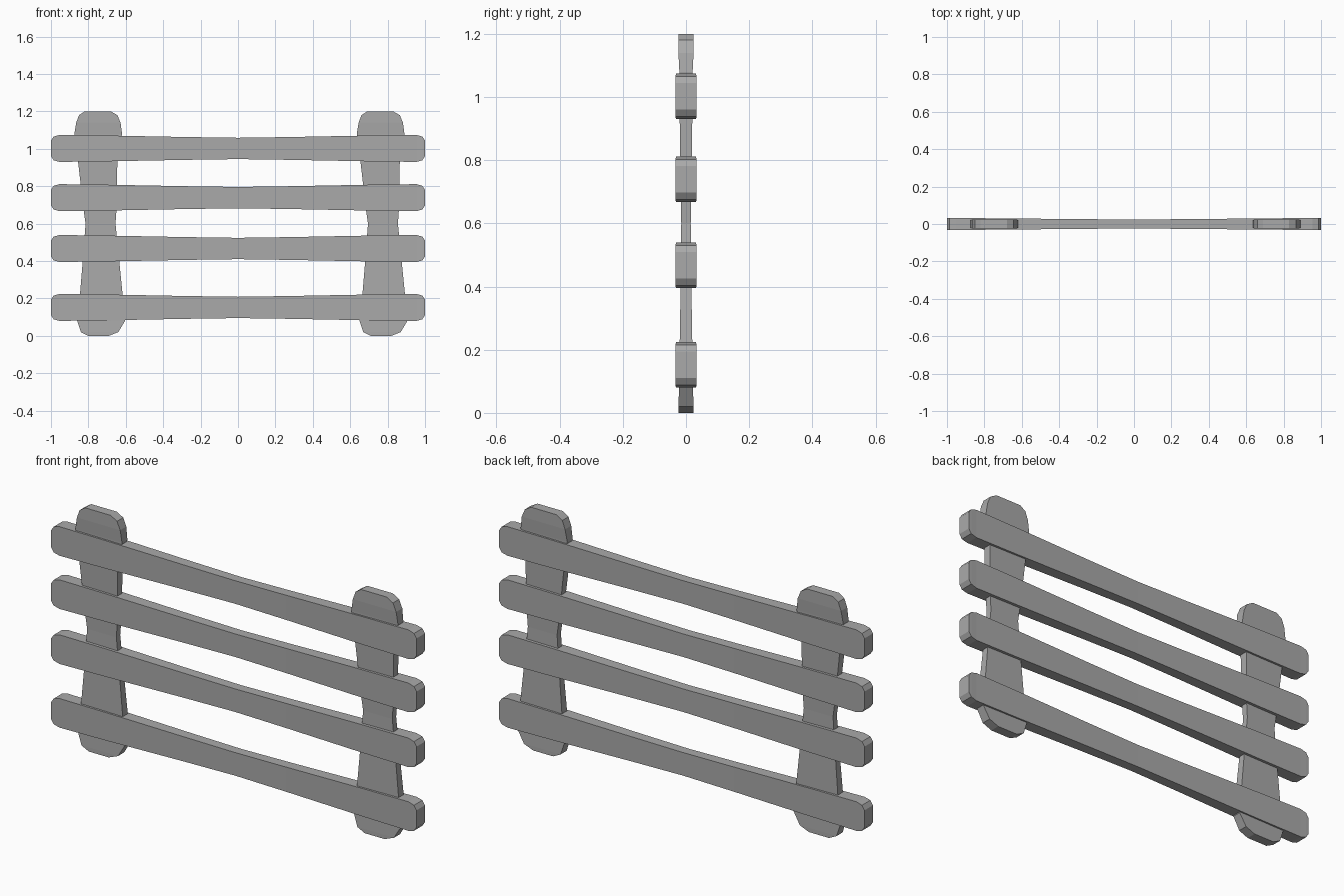
import bpy
import bmesh
from mathutils import Vector

if "Cube" in bpy.data.objects:
    bpy.data.objects.remove(bpy.data.objects["Cube"], do_unlink=True)

grey = bpy.data.materials.new("weathered grey")
grey.use_nodes = True
colour = (0.4, 0.4, 0.4, 1)
grey.diffuse_color = colour
grey.node_tree.nodes["Principled BSDF"].inputs["Base Color"].default_value = colour


def loft_plank(name, stations, along, across, origin):
    """Loft a plank through (distance, low edge, high edge, half depth) stations."""
    along, across, depth = Vector(along), Vector(across), Vector((0, 1, 0))
    bm = bmesh.new()
    rings = []
    for t, low, high, half in stations:
        corners = ((low, -half), (high, -half), (high, half), (low, half))
        rings.append([bm.verts.new(along * t + across * a + depth * d) for a, d in corners])
    for first, second in zip(rings, rings[1:]):
        for i in range(4):
            j = (i + 1) % 4
            bm.faces.new((first[i], first[j], second[j], second[i]))
    bm.faces.new(rings[0])
    bm.faces.new(rings[-1])
    bmesh.ops.recalc_face_normals(bm, faces=bm.faces)
    mesh = bpy.data.meshes.new(name)
    bm.to_mesh(mesh)
    bm.free()
    mesh.materials.append(grey)
    obj = bpy.data.objects.new(name, mesh)
    obj.location = origin
    bpy.context.collection.objects.link(obj)
    return obj


# Rails: waisted in the middle, with rounded corners at both ends
half_rail = [(0, 0.057, 0.024), (0.28, 0.061, 0.026), (0.7, 0.069, 0.03),
             (0.955, 0.072, 0.032), (0.986, 0.063, 0.033), (1, 0.042, 0.033)]
rail = [(-x, -h, h, d) for x, h, d in reversed(half_rail[1:])]
rail += [(x, -h, h, d) for x, h, d in half_rail]
rail_heights = {"bottom_rail": 0.152, "lower_middle_rail": 0.467,
                "upper_middle_rail": 0.739, "top_rail": 1.002}
for name, z in rail_heights.items():
    loft_plank(name, rail, (1, 0, 0), (0, 0, 1), (0, 0, z))

# Posts: leaning, narrow in the middle, with wide rounded ends
post = [(0, -0.05, 0.06, 0.024), (0.02, -0.09, 0.11, 0.024),
        (0.08, -0.11, 0.146, 0.022), (0.22, -0.095, 0.133, 0.02),
        (0.4, -0.08, 0.115, 0.017), (0.6, -0.065, 0.095, 0.015),
        (0.67, -0.075, 0.1, 0.016), (0.93, -0.105, 0.105, 0.02),
        (1.08, -0.125, 0.13, 0.021), (1.14, -0.115, 0.122, 0.024),
        (1.18, -0.1, 0.105, 0.024), (1.2, -0.07, 0.07, 0.024)]
for name, x in (("right_post", -0.75), ("left_post", 0.76)):
    loft_plank(name, post, (0, 0, 1), (1, 0, 0), (x, 0, 0))
